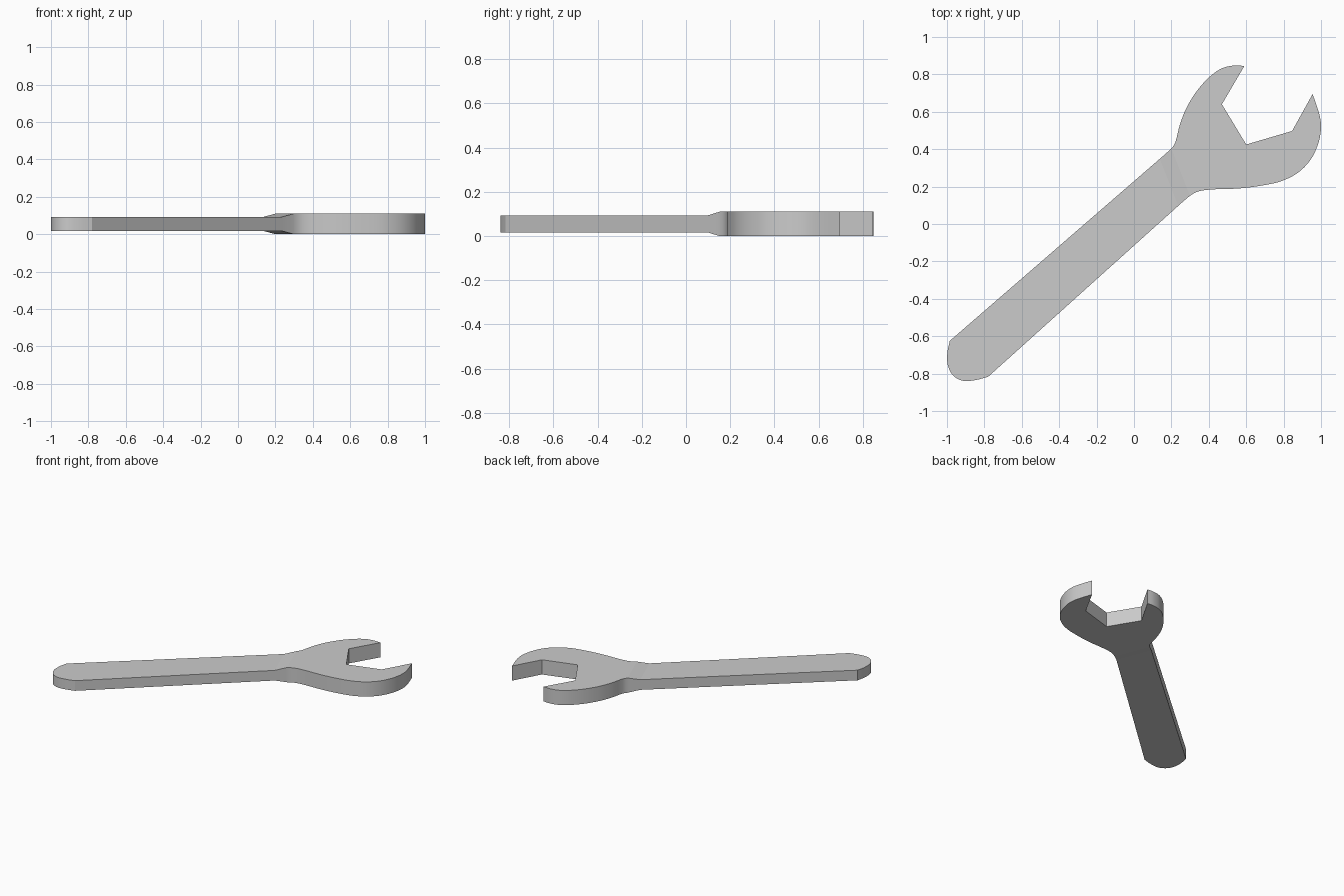
import bpy, bmesh, math
from mathutils import Vector

if "Cube" in bpy.data.objects:
    bpy.data.objects.remove(bpy.data.objects["Cube"])


def smooth_path(pts, steps=5):
    """Catmull-Rom curve through the points, endpoints included."""
    p = [Vector(q) for q in pts]
    p = [2 * p[0] - p[1]] + p + [2 * p[-1] - p[-2]]
    out = []
    for i in range(1, len(p) - 2):
        a, b, c, d = p[i - 1:i + 3]
        for k in range(steps):
            t = k / steps
            out.append(0.5 * (2 * b + (c - a) * t + (2 * a - 5 * b + 4 * c - d) * t * t
                              + (3 * b - a - 3 * c + d) * t ** 3))
    return out + [p[-2]]


# Rounded butt of the handle
butt = smooth_path([(-0.985, -0.625), (-0.998, -0.69), (-0.995, -0.757), (-0.967, -0.81),
                    (-0.915, -0.838), (-0.85, -0.835), (-0.78, -0.817)])
# Lower neck fillet and outer side of the right jaw
lower = smooth_path([(0.26, 0.118), (0.31, 0.158), (0.36, 0.178), (0.44, 0.186), (0.56, 0.19),
                     (0.68, 0.205), (0.79, 0.23), (0.88, 0.277), (0.945, 0.345),
                     (0.985, 0.43), (1.0, 0.515), (0.99, 0.59), (0.955, 0.695)])
# Angular mouth
mouth = [Vector(p) for p in [(0.845, 0.497), (0.60, 0.425), (0.47, 0.64)]]
# Outer side of the left jaw and upper neck fillet
upper = smooth_path([(0.59, 0.845), (0.53, 0.847), (0.465, 0.83), (0.40, 0.783), (0.335, 0.71),
                     (0.28, 0.62), (0.245, 0.53), (0.225, 0.45), (0.207, 0.412),
                     (0.165, 0.372)])

bm = bmesh.new()
face = bm.faces.new([bm.verts.new((p.x, p.y, 0)) for p in butt + lower + mouth + upper])

# Split the outline where the thin handle ramps up to the thick head
normal = Vector((0.931, 0.365, 0))
ramp_start, ramp_end = 0.255, 0.334
for d in (ramp_start, ramp_end):
    bmesh.ops.bisect_plane(bm, geom=bm.verts[:] + bm.edges[:] + bm.faces[:],
                           plane_co=normal * d, plane_no=normal)

# Thicken, recessing both faces of the handle
ext = bmesh.ops.extrude_face_region(bm, geom=bm.faces[:])
top = {g for g in ext["geom"] if isinstance(g, bmesh.types.BMVert)}
for v in bm.verts:
    s = (v.co.xy.dot(normal.xy) - ramp_start) / (ramp_end - ramp_start)
    inset = 0.017 * (1 - min(max(s, 0), 1))
    v.co.z = 0.11 - inset if v in top else inset
bmesh.ops.recalc_face_normals(bm, faces=bm.faces[:])

mesh = bpy.data.meshes.new("open_end_wrench")
bm.to_mesh(mesh)
bm.free()
wrench = bpy.data.objects.new("open_end_wrench", mesh)
bpy.context.collection.objects.link(wrench)
bpy.context.view_layer.objects.active = wrench
wrench.select_set(True)
bpy.ops.object.shade_smooth_by_angle(angle=math.radians(12))
